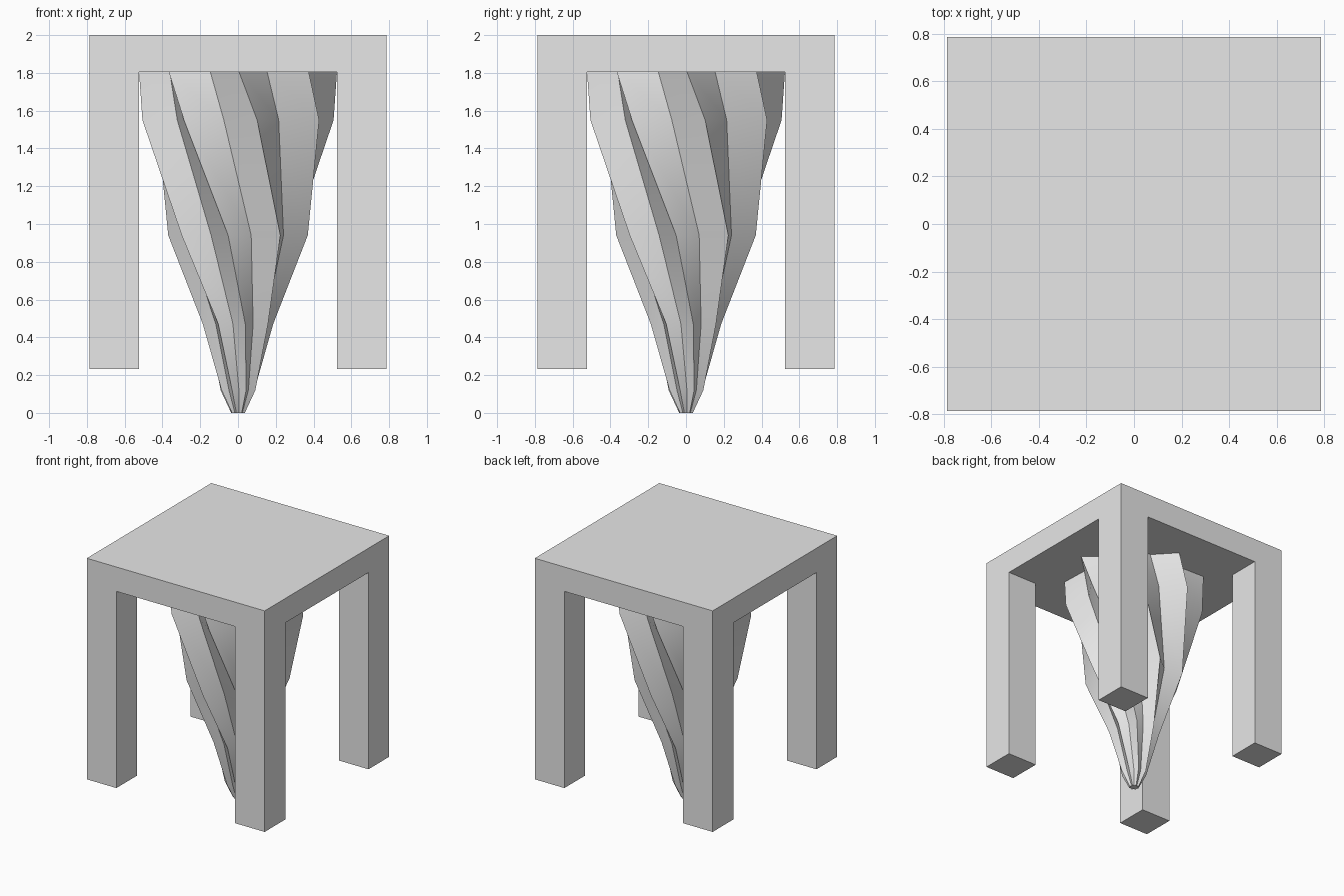
import bpy
import bmesh
import math

cube = bpy.data.objects.get("Cube")
if cube:
    bpy.data.objects.remove(cube, do_unlink=True)

# One plain grey
grey = bpy.data.materials.new("light_grey")
grey.use_nodes = True
grey.diffuse_color = (0.8, 0.8, 0.8, 1)
grey.node_tree.nodes["Principled BSDF"].inputs["Base Color"].default_value = (0.8, 0.8, 0.8, 1)


def finish(bm, name):
    bmesh.ops.recalc_face_normals(bm, faces=bm.faces[:])
    mesh = bpy.data.meshes.new(name)
    bm.to_mesh(mesh)
    bm.free()
    mesh.materials.append(grey)
    obj = bpy.data.objects.new(name, mesh)
    bpy.context.collection.objects.link(obj)
    return obj


# Table frame: a slab cut into a 3 x 3 grid, its corners extruded down as legs
HALF, INNER = 0.787, 0.525
TOP, UNDER, FOOT = 2.0, 1.805, 0.232
bm = bmesh.new()
bmesh.ops.create_cube(bm, size=1)
for v in bm.verts:
    v.co = (v.co.x * 2 * HALF, v.co.y * 2 * HALF, TOP if v.co.z > 0 else UNDER)
for axis in ((1, 0, 0), (0, 1, 0)):
    for side in (-INNER, INNER):
        bmesh.ops.bisect_plane(bm, geom=bm.verts[:] + bm.edges[:] + bm.faces[:],
                               plane_co=[a * side for a in axis], plane_no=axis)
corners = []
for f in bm.faces:
    c = f.calc_center_median()
    if f.normal.z < -0.5 and min(abs(c.x), abs(c.y)) > INNER:
        corners.append(f)
feet = bmesh.ops.extrude_discrete_faces(bm, faces=corners)["faces"]
for f in feet:
    for v in f.verts:
        v.co.z = FOOT
finish(bm, "table_frame")

# Twisted spike: an eight-point star lofted down through shrinking, turning rings
POINTS = 8
TWIST = math.radians(42)          # turn per unit of height
INNER_RATIO = 0.75
RINGS = [(1.82, 0.525), (1.55, 0.516), (0.94, 0.373), (0.47, 0.190), (0.12, 0.097), (0.0, 0.037)]
bm = bmesh.new()
rings = []
for z, radius in RINGS:
    ring = []
    for i in range(2 * POINTS):
        r = radius * (INNER_RATIO if i % 2 else 1)
        a = math.pi * i / POINTS + (1.82 - z) * TWIST
        ring.append(bm.verts.new((r * math.sin(a), -r * math.cos(a), z)))
    rings.append(ring)
for upper, lower in zip(rings, rings[1:]):
    for i in range(2 * POINTS):
        j = (i + 1) % (2 * POINTS)
        bm.faces.new((upper[i], upper[j], lower[j], lower[i]))
bm.faces.new(rings[0])
bm.faces.new(rings[-1])
spike = finish(bm, "twisted_spike")

# Soft flutes with crisp ridges
bpy.ops.object.select_all(action='DESELECT')
spike.select_set(True)
bpy.context.view_layer.objects.active = spike
bpy.ops.object.shade_smooth_by_angle(angle=math.radians(30))
